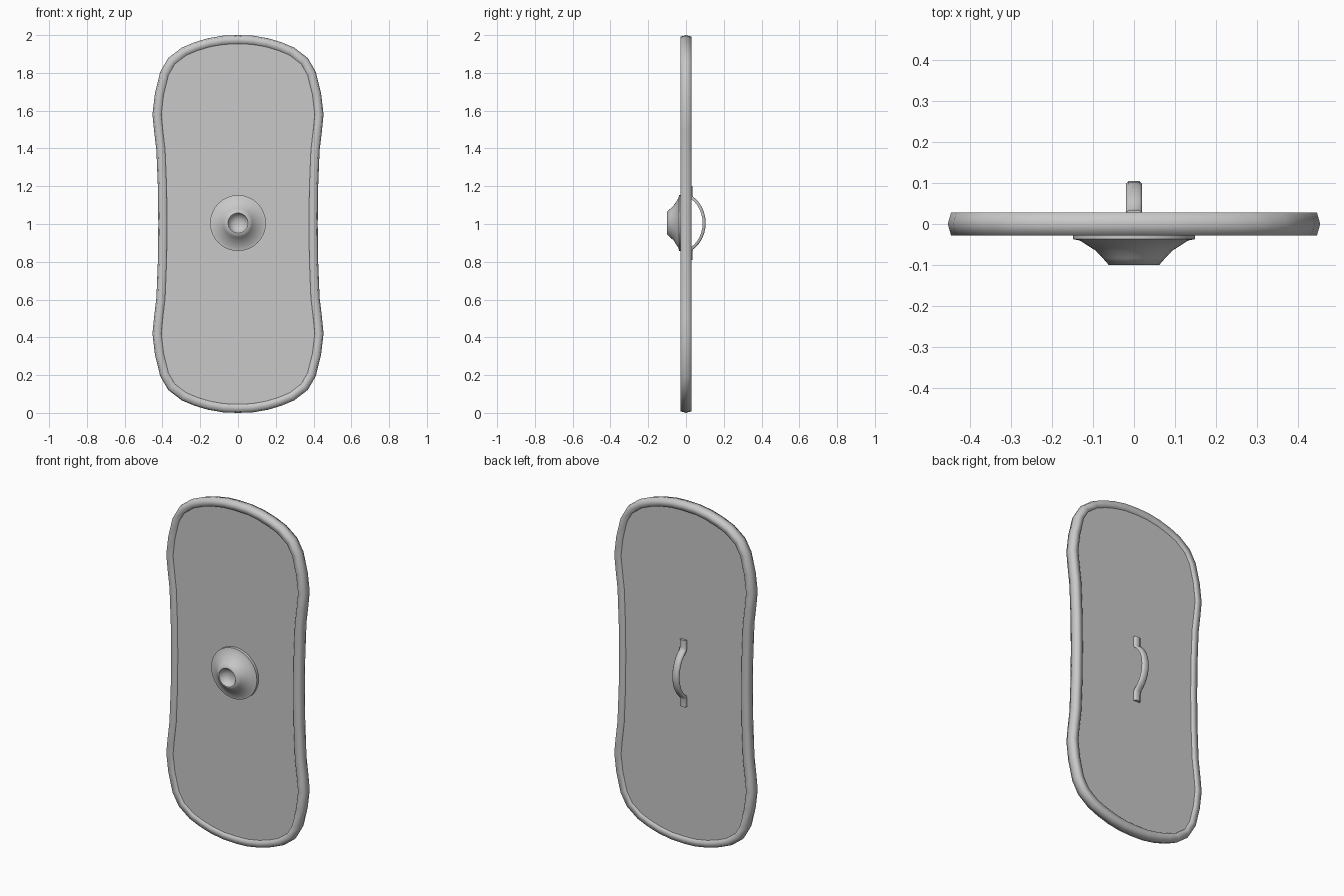
import bpy, bmesh, math
from mathutils import Vector

cube = bpy.data.objects.get("Cube")
if cube:
    bpy.data.objects.remove(cube, do_unlink=True)

GREY = (0.58, 0.58, 0.58, 1.0)
metal = bpy.data.materials.new("plain grey")
metal.use_nodes = True
metal.diffuse_color = GREY
metal.node_tree.nodes["Principled BSDF"].inputs["Base Color"].default_value = GREY
MID = 1.005  # height of boss and grip


def finish(name, bm, angle=None):
    """Turn a bmesh into a named, shaded object."""
    bmesh.ops.recalc_face_normals(bm, faces=bm.faces)
    mesh = bpy.data.meshes.new(name)
    bm.to_mesh(mesh)
    bm.free()
    mesh.materials.append(metal)
    obj = bpy.data.objects.new(name, mesh)
    bpy.context.collection.objects.link(obj)
    if angle:
        bpy.ops.object.select_all(action="DESELECT")
        obj.select_set(True)
        bpy.context.view_layer.objects.active = obj
        bpy.ops.object.shade_smooth_by_angle(angle=math.radians(angle))


def loft(bm, rings, closed=False, caps=False):
    """Skin a list of equally sized vertex rings."""
    rings = [[bm.verts.new(p) for p in ring] for ring in rings]
    pairs = list(zip(rings, rings[1:]))
    if closed:
        pairs.append((rings[-1], rings[0]))
    for a, b in pairs:
        n = len(a)
        for i in range(n):
            j = (i + 1) % n
            bm.faces.new((a[i], a[j], b[j], b[i]))
    if caps:
        bm.faces.new(rings[0])
        bm.faces.new(rings[-1])


# Outline: one quarter, mirrored sideways and top to bottom
quarter = [(0, 1), (0.08, 0.997), (0.16, 0.983), (0.23, 0.962), (0.297, 0.934),
           (0.37, 0.878), (0.412, 0.805), (0.44, 0.69), (0.453, 0.58),
           (0.444, 0.49), (0.432, 0.39), (0.424, 0.19), (0.422, 0)]
half = quarter + [(x, -z) for x, z in quarter[-2::-1]]
outline = [Vector(p) for p in half + [(-x, z) for x, z in half[-2:0:-1]]]


def inset(i, d):
    """Outline point i moved inward by d."""
    p = outline[i]
    a = (p - outline[i - 1]).normalized()
    b = (outline[(i + 1) % len(outline)] - p).normalized()
    t = (a + b).normalized()
    return p + Vector((t.y, -t.x)) * (d / t.dot(a))


# Rim: six-sided bar swept round the outline
section = [(0, 0), (0.008, -0.028), (0.044, -0.028),
           (0.052, 0), (0.044, 0.028), (0.008, 0.028)]
bm = bmesh.new()
rings = []
for i in range(len(outline)):
    ring = []
    for d, y in section:
        q = inset(i, d)
        ring.append((q.x, y, q.y + 1))
    rings.append(ring)
loft(bm, rings, closed=True)
finish("shield_rim", bm, 80)

# Panel: flat sheet filling the rim
bm = bmesh.new()
edge = [inset(i, 0.03) for i in range(len(outline))]
loft(bm, [[(p.x, y, p.y + 1) for p in edge] for y in (-0.02, 0.02)], caps=True)
finish("shield_panel", bm)

# Boss: turned profile with a flange, flared cone and dished tip
profile = [(0.148, -0.015), (0.148, -0.037), (0.132, -0.04), (0.093, -0.065),
           (0.076, -0.083), (0.061, -0.1), (0.053, -0.1),
           (0.046, -0.083), (0.028, -0.07), (0.01, -0.066)]
SIDES = 32
bm = bmesh.new()
turn = [2 * math.pi * k / SIDES for k in range(SIDES)]
loft(bm, [[(r * math.cos(a), y, MID + r * math.sin(a)) for a in turn]
          for r, y in profile], caps=True)
finish("front_boss", bm, 60)

# Grip: bowed strap with flat feet, chamfered on its outer side
path = [Vector((0.026, 0.195)), Vector((0.026, 0.15))]
for k in range(13):
    a = math.radians(60 - 10 * k)
    path.append(Vector((0.096 - 0.13 * (1 - math.cos(a)), 0.155 * math.sin(a))))
path += [Vector((p.x, -p.y)) for p in path[1::-1]]
strap = [(-0.02, -0.008), (0.02, -0.008), (0.02, 0.002),
         (0.013, 0.008), (-0.013, 0.008), (-0.02, 0.002)]
bm = bmesh.new()
rings = []
for i, p in enumerate(path):
    t = (path[min(i + 1, len(path) - 1)] - path[max(i - 1, 0)]).normalized()
    out = Vector((-t.y, t.x))
    rings.append([(x, p.x + out.x * d, MID + p.y + out.y * d) for x, d in strap])
loft(bm, rings, caps=True)
finish("back_grip", bm, 70)
